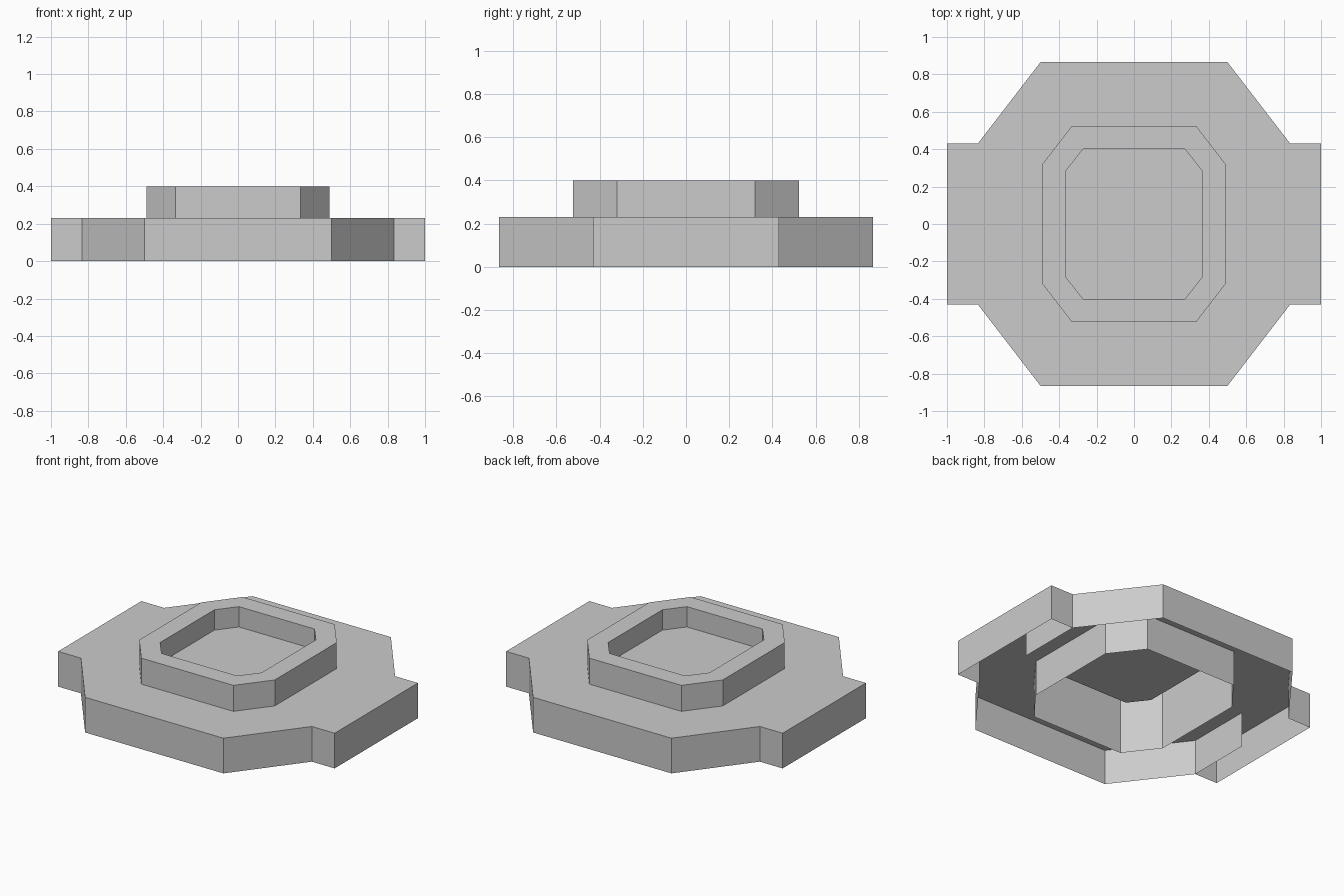
import bpy
import bmesh

if "Cube" in bpy.data.objects:
    bpy.data.objects.remove(bpy.data.objects["Cube"])


def octagon(ax, ay, bx, by):
    """Octagon symmetric in x and y, from its two corner points in the first quadrant."""
    return [(ax, ay), (bx, by), (-bx, by), (-ax, ay),
            (-ax, -ay), (-bx, -by), (bx, -by), (ax, -ay)]


def loft(bm, lower, z0, upper, z1, skip=()):
    """Strip of faces between two outlines with equal point counts."""
    a = [bm.verts.new((x, y, z0)) for x, y in lower]
    b = [bm.verts.new((x, y, z1)) for x, y in upper]
    n = len(a)
    for i in range(n):
        if i not in skip:
            j = (i + 1) % n
            bm.faces.new((a[i], a[j], b[j], b[i]))


def face(bm, points):
    bm.faces.new([bm.verts.new(p) for p in points])


def finish(bm, name):
    bmesh.ops.remove_doubles(bm, verts=bm.verts[:], dist=0.0005)
    loose = [v for v in bm.verts if not v.link_faces]
    bmesh.ops.delete(bm, geom=loose, context='VERTS')
    mesh = bpy.data.meshes.new(name)
    bm.to_mesh(mesh)
    bm.free()
    obj = bpy.data.objects.new(name, mesh)
    bpy.context.collection.objects.link(obj)
    return obj


BASE_TOP, RIM_TOP, FLOOR = 0.23, 0.40, 0.267
body = octagon(0.835, 0.43, 0.50, 0.865)
rim_outer = octagon(0.49, 0.32, 0.333, 0.523)
rim_inner = octagon(0.367, 0.28, 0.273, 0.40)

# Base shell, open underneath: skirt without the two tab sides, and top plate around the rim
bm = bmesh.new()
loft(bm, body, 0, body, BASE_TOP, skip=(3, 7))
loft(bm, body, BASE_TOP, rim_outer, BASE_TOP)
finish(bm, "base_shell")

# Side tabs, each with a half-width web on its inner side
for s, name in ((1, "right_tab"), (-1, "left_tab")):
    bm = bmesh.new()
    xi, xo, y = s * 0.835, s * 1.0, s * 0.43
    path = [(xi, -y), (xo, -y), (xo, y), (xi, y)]
    loft(bm, path, 0, path, BASE_TOP, skip=(3,))
    face(bm, [(px, py, BASE_TOP) for px, py in path])
    face(bm, [(xi, 0, 0), (xi, y, 0), (xi, y, BASE_TOP), (xi, 0, BASE_TOP)])
    finish(bm, name)

# Raised rim: outer wall down to the ground, flat lip, inner wall and recessed floor
bm = bmesh.new()
loft(bm, rim_outer, 0, rim_outer, RIM_TOP)
loft(bm, rim_outer, RIM_TOP, rim_inner, RIM_TOP)
loft(bm, rim_inner[::-1], FLOOR, rim_inner[::-1], RIM_TOP)
face(bm, [(x, y, FLOOR) for x, y in rim_inner])
finish(bm, "raised_rim")
